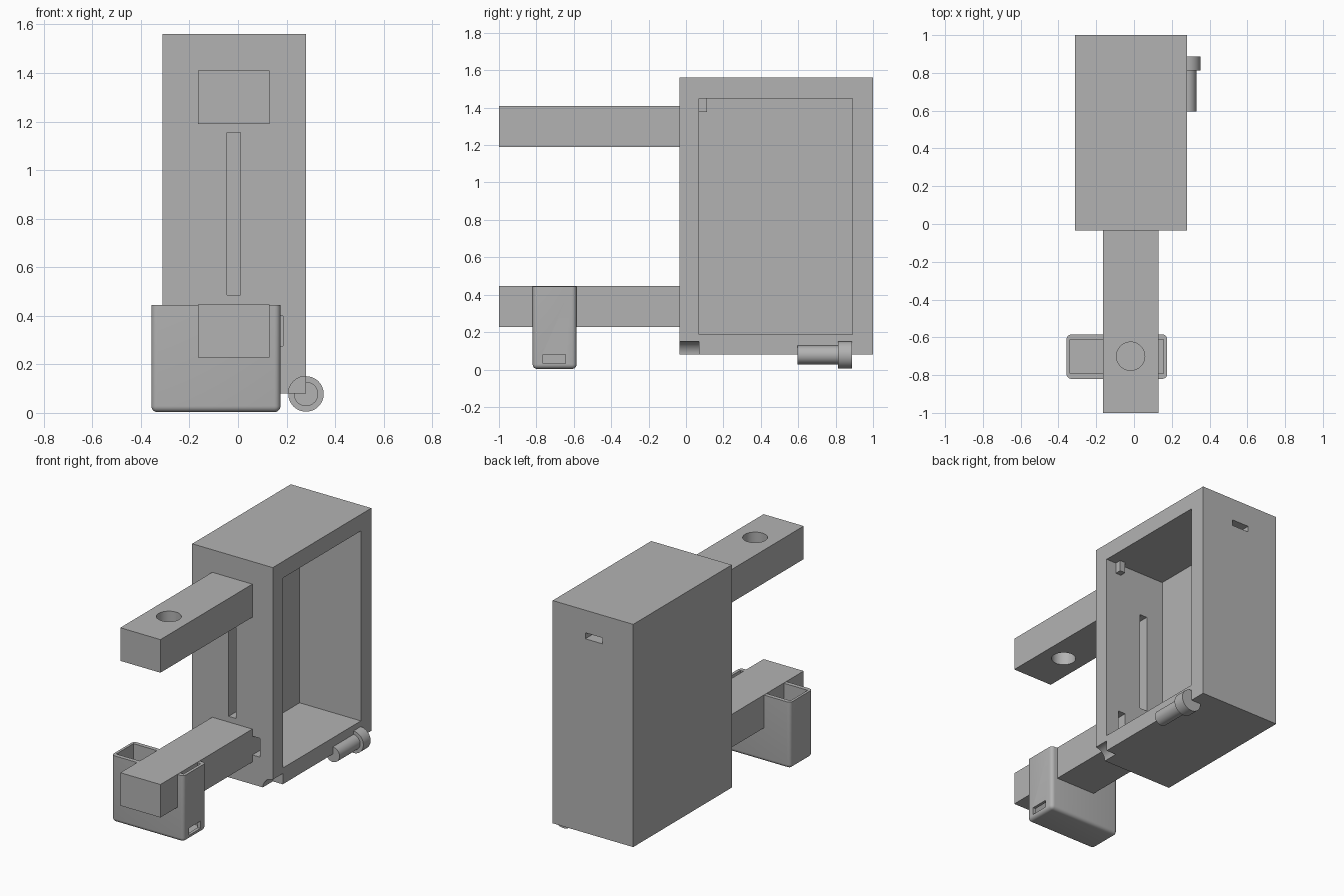
import bpy, bmesh, math
from mathutils import Matrix, Vector

default = bpy.data.objects.get("Cube")
if default:
    bpy.data.objects.remove(default, do_unlink=True)

grey = bpy.data.materials.new("plain grey")
grey.use_nodes = True
colour = (0.45, 0.45, 0.45, 1)
grey.diffuse_color = colour
grey.node_tree.nodes["Principled BSDF"].inputs["Base Color"].default_value = colour


def finish(name, bm):
    mesh = bpy.data.meshes.new(name)
    bm.to_mesh(mesh)
    bm.free()
    mesh.materials.append(grey)
    obj = bpy.data.objects.new(name, mesh)
    bpy.context.collection.objects.link(obj)
    return obj


def box(name, x, y, z, radius=0):
    """Box from (min, max) ranges; a radius rounds every edge but the top rim."""
    bm = bmesh.new()
    bmesh.ops.create_cube(bm, size=1)
    for v in bm.verts:
        v.co = Vector([r[0] if c < 0 else r[1] for r, c in zip((x, y, z), v.co)])
    if radius:
        edges = [e for e in bm.edges if min(v.co.z for v in e.verts) < z[1] - 0.001]
        bmesh.ops.bevel(bm, geom=edges, offset=radius, segments=5, profile=0.5,
                        affect='EDGES')
    return finish(name, bm)


def cylinder(name, centre, radius, length, along_y=False):
    bm = bmesh.new()
    turn = Matrix.Rotation(math.pi / 2, 4, 'X') if along_y else Matrix()
    bmesh.ops.create_cone(bm, cap_ends=True, segments=48, radius1=radius,
                          radius2=radius, depth=length,
                          matrix=Matrix.Translation(centre) @ turn)
    return finish(name, bm)


def select(obj):
    bpy.ops.object.select_all(action='DESELECT')
    obj.select_set(True)
    bpy.context.view_layer.objects.active = obj


def cut(obj, *cutters):
    select(obj)
    for c in cutters:
        c.hide_render = True
        mod = obj.modifiers.new("cut", 'BOOLEAN')
        mod.operation, mod.solver, mod.object = 'DIFFERENCE', 'EXACT', c
        bpy.ops.object.modifier_apply(modifier=mod.name)
        bpy.data.objects.remove(c, do_unlink=True)


def smooth(obj):
    select(obj)
    bpy.ops.object.shade_smooth_by_angle(angle=math.radians(35))


# Housing, open on one side, with slots and a hinge notch
FRONT, HINGE_X, HINGE_Z = -0.035, 0.28, 0.078
housing = box("housing", (-0.312, 0.28), (FRONT, 1), (0.08, 1.56))
cut(housing,
    box("cavity_cutter", (-0.17, 0.4), (0.07, 0.89), (0.188, 1.45)),
    box("front_slot_cutter", (-0.045, 0.01), (-0.1, 0.12), (0.485, 1.155)),
    box("front_hole_cutter", (0.13, 0.185), (-0.1, 0.12), (0.275, 0.4)),
    box("back_slot_cutter", (-0.085, 0.04), (0.8, 1.1), (1.37, 1.41)),
    cylinder("hinge_notch_cutter", (HINGE_X, -0.03, HINGE_Z), 0.073, 0.2, True))
smooth(housing)

# Small peg in the top corner of the cavity
box("corner_peg", (0.165, 0.206), (0.07, 0.112), (1.378, 1.45))

# Arms
arm_x, arm_y = (-0.165, 0.13), (-1, FRONT)
upper_arm = box("upper_arm", arm_x, arm_y, (1.19, 1.41))
cut(upper_arm, cylinder("arm_hole_cutter", (-0.018, -0.7, 1.3), 0.075, 0.4))
smooth(upper_arm)
box("lower_arm", arm_x, arm_y, (0.228, 0.447))

# Open-topped cup around the lower arm
cup = box("cup", (-0.357, 0.175), (-0.82, -0.585), (0.003, 0.445), 0.025)
cut(cup,
    box("cup_cavity_cutter", (-0.34, 0.155), (-0.792, -0.612), (0.028, 0.6)),
    box("cup_slot_cutter", (0.1, 0.25), (-0.765, -0.645), (0.032, 0.08)))
smooth(cup)

# Hinge pin with a wider head
smooth(cylinder("hinge_pin", (HINGE_X, 0.71, HINGE_Z), 0.05, 0.23, True))
smooth(cylinder("hinge_head", (HINGE_X, 0.85, HINGE_Z), 0.073, 0.076, True))
